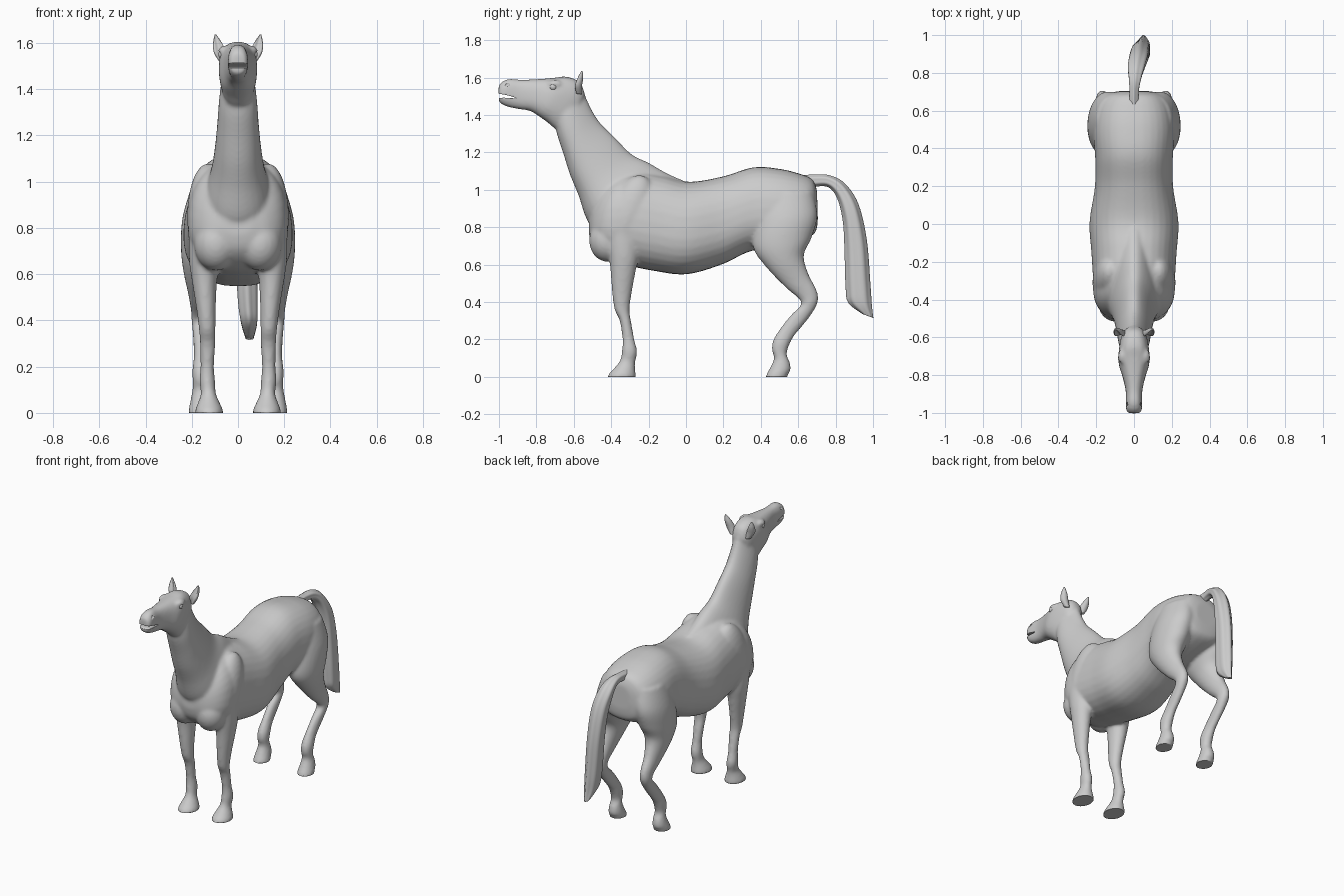
import bpy, bmesh
from math import sin, cos, pi, copysign
from mathutils import Vector, Matrix

N = 32  # points around each ring


def catmull(p0, p1, p2, p3, t):
    return [0.5 * (2 * b + (c - a) * t + (2 * a - 5 * b + 4 * c - d) * t * t
                   + (3 * b - a - 3 * c + d) * t ** 3)
            for a, b, c, d in zip(p0, p1, p2, p3)]


def loft(bm, secs, side=1, n=2.0, egg=0.0, ridge=0.0, steps=6, dent=0.0):
    """Sections are (y1, z1, y2, z2, x_centre, half_width): two side-profile points and a width."""
    fine = []
    for i in range(len(secs) - 1):
        q = [secs[max(0, min(len(secs) - 1, i + k))] for k in (-1, 0, 1, 2)]
        fine += [catmull(*q, s / steps) for s in range(steps)]
    fine.append(secs[-1])
    rings = []
    for y1, z1, y2, z2, xc, w in fine:
        ring = []
        for k in range(N):
            t = 2 * pi * k / N
            c = copysign(abs(cos(t)) ** (2 / n), cos(t))
            s = copysign(abs(sin(t)) ** (2 / n), sin(t))
            r = 1 + ridge * cos(6 * t)
            h = c * r
            if c > 0:
                h *= 1 - dent * c ** 3
            x = xc + max(w, 0.002) * s * r * (1 - egg * c)
            ring.append(bm.verts.new((side * x, (y1 + y2) / 2 + h * (y1 - y2) / 2,
                                      (z1 + z2) / 2 + h * (z1 - z2) / 2)))
        rings.append(ring)
    for a, b in zip(rings, rings[1:]):
        for k in range(N):
            j = (k + 1) % N
            bm.faces.new((a[k], a[j], b[j], b[k]))
    bm.faces.new(rings[0])
    bm.faces.new(rings[-1])


def ball(bm, loc, size, tilt=0.0):
    m = Matrix.Translation(loc) @ Matrix.Rotation(tilt, 4, 'X') @ Matrix.Diagonal((*size, 1))
    bmesh.ops.create_uvsphere(bm, u_segments=24, v_segments=16, radius=1, matrix=m)


def finish(bm, name):
    bmesh.ops.recalc_face_normals(bm, faces=bm.faces)
    me = bpy.data.meshes.new(name)
    bm.to_mesh(me)
    bm.free()
    me.polygons.foreach_set("use_smooth", [True] * len(me.polygons))
    ob = bpy.data.objects.new(name, me)
    bpy.context.collection.objects.link(ob)
    return ob


bm = bmesh.new()

# barrel, rump to chest
loft(bm, [(.70, 1.00, .705, .84, 0, .08), (.675, 1.055, .69, .77, 0, .15),
          (.61, 1.085, .62, .73, 0, .195), (.5, 1.112, .48, .69, 0, .215),
          (.36, 1.12, .34, .67, 0, .205), (.2, 1.072, .19, .60, 0, .207),
          (.02, 1.043, 0, .548, 0, .235), (-.12, 1.075, -.18, .568, 0, .225),
          (-.25, 1.10, -.31, .595, 0, .217), (-.36, 1.08, -.40, .618, 0, .213),
          (-.43, 1.03, -.465, .66, 0, .185), (-.485, .95, -.505, .71, 0, .13),
          (-.515, .88, -.52, .77, 0, .06)], n=2.35, egg=.06)

# neck
loft(bm, [(.03, 1.03, -.36, .72, 0, .13), (-.10, 1.088, -.47, .78, 0, .14),
          (-.20, 1.145, -.53, .84, 0, .135), (-.29, 1.19, -.575, .97, 0, .11),
          (-.38, 1.28, -.62, 1.08, 0, .095), (-.46, 1.36, -.655, 1.19, 0, .086),
          (-.51, 1.44, -.685, 1.28, 0, .08), (-.545, 1.52, -.70, 1.345, 0, .072)], egg=.3)

# head
loft(bm, [(-.54, 1.51, -.66, 1.34, 0, .06), (-.568, 1.575, -.695, 1.325, 0, .073),
          (-.64, 1.605, -.74, 1.36, 0, .082), (-.71, 1.598, -.775, 1.385, 0, .08),
          (-.79, 1.592, -.83, 1.42, 0, .06), (-.88, 1.588, -.885, 1.43, 0, .044),
          (-.94, 1.593, -.94, 1.440, 0, .043), (-.98, 1.580, -.975, 1.452, 0, .043),
          (-1.003, 1.555, -1.0, 1.468, 0, .032)], n=2.5)

for s in (1, -1):
    # chest muscle, brow
    ball(bm, (s * .095, -.42, .73), (.095, .098, .115))
    ball(bm, (s * .06, -.70, 1.566), (.026, .04, .022))
    # shoulder
    ball(bm, (s * .13, -.31, .85), (.09, .12, .24), -.35)
    # front leg
    loft(bm, [(-.45, .84, -.24, .84, .14, .075), (-.42, .68, -.25, .66, .142, .07),
              (-.405, .58, -.268, .57, .145, .055), (-.395, .45, -.29, .45, .138, .042),
              (-.382, .36, -.302, .36, .133, .036), (-.355, .30, -.294, .30, .131, .034),
              (-.341, .21, -.276, .20, .133, .029), (-.342, .145, -.261, .135, .133, .034),
              (-.352, .09, -.272, .075, .128, .033), (-.385, .045, -.272, .04, .126, .048),
              (-.415, .012, -.268, .012, .125, .06), (-.42, -.012, -.268, -.012, .125, .06)], s)
    # hind leg
    loft(bm, [(.40, .98, .68, .99, .11, .09), (.37, .83, .702, .86, .137, .103),
              (.36, .69, .672, .745, .152, .095), (.43, .585, .63, .65, .165, .072),
              (.53, .48, .655, .55, .168, .047), (.60, .42, .70, .46, .167, .036),
              (.615, .385, .702, .39, .166, .034), (.565, .335, .65, .305, .164, .03),
              (.51, .268, .58, .22, .162, .029), (.468, .20, .548, .16, .162, .036),
              (.458, .15, .54, .115, .162, .034), (.47, .10, .556, .075, .162, .037),
              (.45, .05, .56, .035, .163, .045), (.43, .012, .545, .012, .163, .05),
              (.425, -.012, .54, -.012, .163, .05)], s)

body = finish(bm, "horse_body")
rm = body.modifiers.new("fuse", 'REMESH')
rm.mode = 'VOXEL'
rm.voxel_size = .0095
rm.use_smooth_shade = True
sm = body.modifiers.new("soften", 'SMOOTH')
sm.factor = .5
sm.iterations = 8

# cutter for mouth slit and nostrils
cb = bmesh.new()
loft(cb, [(-1.04, 1.518, -1.04, 1.490, 0, .09), (-.97, 1.510, -.97, 1.491, 0, .09),
          (-.91, 1.492, -.91, 1.488, 0, .09)], steps=2)
for s in (1, -1):
    ball(cb, (s * .043, -.955, 1.563), (.012, .017, .010), .5)
cutter = finish(cb, "mouth_cutter")
cutter.hide_render = True
bo = body.modifiers.new("mouth", 'BOOLEAN')
bo.object = cutter
bo.operation = 'DIFFERENCE'
bo.solver = 'EXACT'

# bake the body and flatten the soles on the ground
dg = bpy.context.evaluated_depsgraph_get()
body.data = bpy.data.meshes.new_from_object(body.evaluated_get(dg))
body.modifiers.clear()
bpy.data.objects.remove(cutter)
for v in body.data.vertices:
    v.co.z = max(v.co.z, 0)
body.data.polygons.foreach_set("use_smooth", [True] * len(body.data.polygons))

# ears and eyes
for s, tag in ((1, "left"), (-1, "right")):
    eb = bmesh.new()
    loft(eb, [(-.595, 1.515, -.56, 1.51, .058, .018), (-.605, 1.56, -.557, 1.55, .076, .027),
              (-.588, 1.60, -.55, 1.595, .088, .02), (-.562, 1.636, -.553, 1.635, .097, .004)],
         s, dent=.8)
    finish(eb, "ear_" + tag)
    yb = bmesh.new()
    ball(yb, (s * .073, -.71, 1.55), (.012, .018, .017))
    finish(yb, "eye_" + tag)

# tail with strand grooves
tb = bmesh.new()
loft(tb, [(.62, 1.075, .64, 1.0, 0, .03), (.69, 1.08, .69, 1.018, 0, .025),
          (.77, 1.075, .762, 1.015, .005, .033), (.85, 1.03, .81, .955, .012, .046),
          (.92, .92, .84, .84, .025, .05), (.963, .733, .85, .70, .033, .048),
          (.982, .5, .857, .48, .042, .044), (.99, .385, .872, .395, .048, .036),
          (1.0, .315, .945, .335, .05, .018)], ridge=.06)
finish(tb, "tail")
